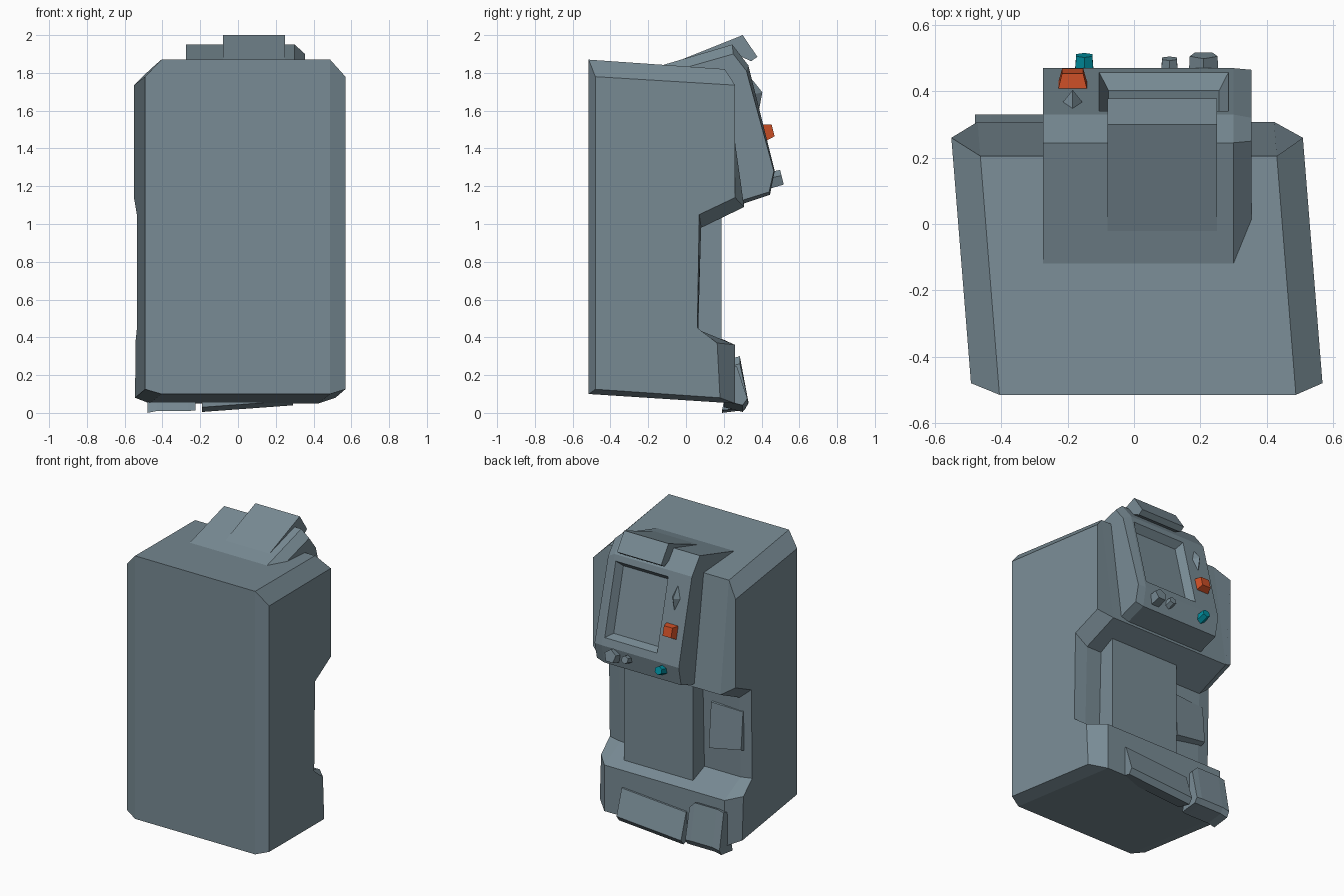
import bpy, bmesh
from mathutils import Vector

cube = bpy.data.objects.get("Cube")
if cube:
    bpy.data.objects.remove(cube)


def material(name, rgb):
    m = bpy.data.materials.new(name)
    m.use_nodes = True
    m.diffuse_color = (*rgb, 1)
    m.node_tree.nodes["Principled BSDF"].inputs["Base Color"].default_value = (*rgb, 1)
    return m


STEEL = material("blue_grey_metal", (0.19, 0.26, 0.30))
ORANGE = material("orange_plastic", (0.62, 0.08, 0.02))
TEAL = material("teal_plastic", (0.0, 0.28, 0.36))


def finish(name, bm, mat=STEEL):
    bmesh.ops.recalc_face_normals(bm, faces=bm.faces)
    mesh = bpy.data.meshes.new(name)
    bm.to_mesh(mesh)
    bm.free()
    mesh.materials.append(mat)
    ob = bpy.data.objects.new(name, mesh)
    bpy.context.collection.objects.link(ob)
    return ob


def loft(sections, shear=0.0):
    """Join matching (y, z) profiles placed at successive x positions."""
    bm = bmesh.new()
    rings = [[bm.verts.new((x - shear * y, y, z)) for y, z in prof] for x, prof in sections]
    for a, b in zip(rings, rings[1:]):
        for i in range(len(a)):
            j = (i + 1) % len(a)
            bm.faces.new((a[i], a[j], b[j], b[i]))
    bm.faces.new(rings[0])
    bm.faces.new(rings[-1])
    return bm


def knob(name, pos, axis, sides, r1, r2, depth, mat=STEEL, scale=(1, 1, 1), spin=0.0):
    """Tapered stud standing on a surface."""
    bm = bmesh.new()
    bmesh.ops.create_cone(bm, cap_ends=True, segments=sides, radius1=r1, radius2=r2, depth=depth)
    ob = finish(name, bm, mat)
    ob.location = pos
    ob.rotation_euler = Vector(axis).to_track_quat("Z", "Y").to_euler()
    ob.rotation_euler.rotate_axis("Z", spin)
    ob.scale = scale
    return ob


# Cabinet: full profile through the middle, reduced profile on the sides
middle = [(-0.515, 0.10), (-0.515, 1.87), (0.205, 1.82), (0.308, 1.09),
          (0.08, 0.98), (0.065, 0.44), (0.26, 0.36), (0.26, 0.05)]
side = [(-0.48, 0.125), (-0.48, 1.78), (0.26, 1.735), (0.26, 1.14),
        (0.07, 1.05), (0.06, 0.45), (0.165, 0.37), (0.18, 0.08)]
finish("cabinet", loft([(-0.53, side), (-0.447, middle), (0.447, middle), (0.53, side)], 0.08))

# Column in the recess
column = [(0.0, 0.36), (0.0, 1.08), (0.187, 1.08), (0.187, 0.36)]
finish("recess_column", loft([(-0.183, column), (0.33, column)]))

# Tilted access plate beside the column
plate = [(0.05, 0.58), (0.05, 0.91), (0.09, 0.90), (0.115, 0.60)]
plate_end = [(0.05, 0.62), (0.05, 0.90), (0.08, 0.89), (0.10, 0.64)]
finish("access_plate", loft([(-0.48, plate_end), (-0.25, plate)]))

# Wedge plates on the base
wide = [(0.20, 0.03), (0.20, 0.22), (0.27, 0.21), (0.325, 0.04), (0.30, 0.005)]
wide_end = [(y, z + 0.035) for y, z in wide]
finish("wide_base_wedge", loft([(-0.19, wide), (0.29, wide_end)]))
narrow = [(0.19, 0.01), (0.25, 0.29), (0.285, 0.30), (0.33, 0.06), (0.31, 0.025)]
finish("narrow_base_wedge", loft([(-0.48, [(y, max(0, z - 0.01)) for y, z in narrow]),
                                  (-0.43, narrow), (-0.265, narrow),
                                  (-0.225, [(y, z * 0.85 + 0.005) for y, z in narrow])]))

# Console head with a rounded-off shoulder
head = [(-0.145, 1.835), (0.245, 1.95), (0.33, 1.84), (0.47, 1.28),
        (0.445, 1.155), (0.28, 1.10), (0.0, 1.40)]
shoulder = [(-0.10, 1.80), (0.25, 1.90), (0.32, 1.81), (0.465, 1.28),
            (0.44, 1.17), (0.28, 1.12), (0.0, 1.40)]
bm = loft([(-0.275, head), (0.30, head), (0.355, shoulder)])
bmesh.ops.recalc_face_normals(bm, faces=bm.faces)
slope = Vector((0, 0.97, 0.2425))


def panel_faces():
    return [f for f in bm.faces if f.normal.dot(slope) > 0.999 and f.calc_center_median().x < 0.3]


# Sunken screen, cut out of the sloping panel
for co, no in (((-0.105, 0, 0), (1, 0, 0)), ((0.285, 0, 0), (1, 0, 0)),
               ((0, 0, 1.33), (0, 0, 1)), ((0, 0, 1.80), (0, 0, 1))):
    faces = panel_faces()
    geom = faces + list({e for f in faces for e in f.edges}) + list({v for f in faces for v in f.verts})
    bmesh.ops.bisect_plane(bm, geom=geom, plane_co=co, plane_no=no)
    bm.normal_update()
target = min(panel_faces(), key=lambda f: (f.calc_center_median() - Vector((0.09, 0.40, 1.565))).length)
bmesh.ops.inset_individual(bm, faces=[target], thickness=0.04, depth=-0.05)
finish("console_head", bm)

# Hood over the screen
hood = [(-0.10, 1.84), (0.30, 2.0), (0.378, 1.885), (0.345, 1.862), (0.26, 1.90), (0.0, 1.84)]
finish("screen_hood", loft([(-0.08, hood), (0.25, hood)]))

# Controls
knob("orange_button", (-0.185, 0.432, 1.488), slope, 4, 0.067, 0.045, 0.06, ORANGE, spin=0.785)
knob("teal_button", (-0.15, 0.475, 1.235), slope, 6, 0.034, 0.028, 0.07, TEAL)
knob("large_knob", (0.21, 0.475, 1.235), slope, 5, 0.048, 0.044, 0.07)
knob("small_knob", (0.107, 0.465, 1.235), slope, 6, 0.03, 0.026, 0.07)

# Diamond-shaped handle
bm = bmesh.new()
bmesh.ops.create_icosphere(bm, subdivisions=1, radius=1)
bm.clear()
bmesh.ops.create_cone(bm, segments=4, radius1=1, radius2=0, depth=1, cap_ends=True)
diamond = finish("diamond_handle", bm)
diamond.location = (-0.185, 0.375, 1.69)
diamond.rotation_euler = slope.to_track_quat("Z", "Y").to_euler()
diamond.scale = (0.047, 0.13, 0.06)
